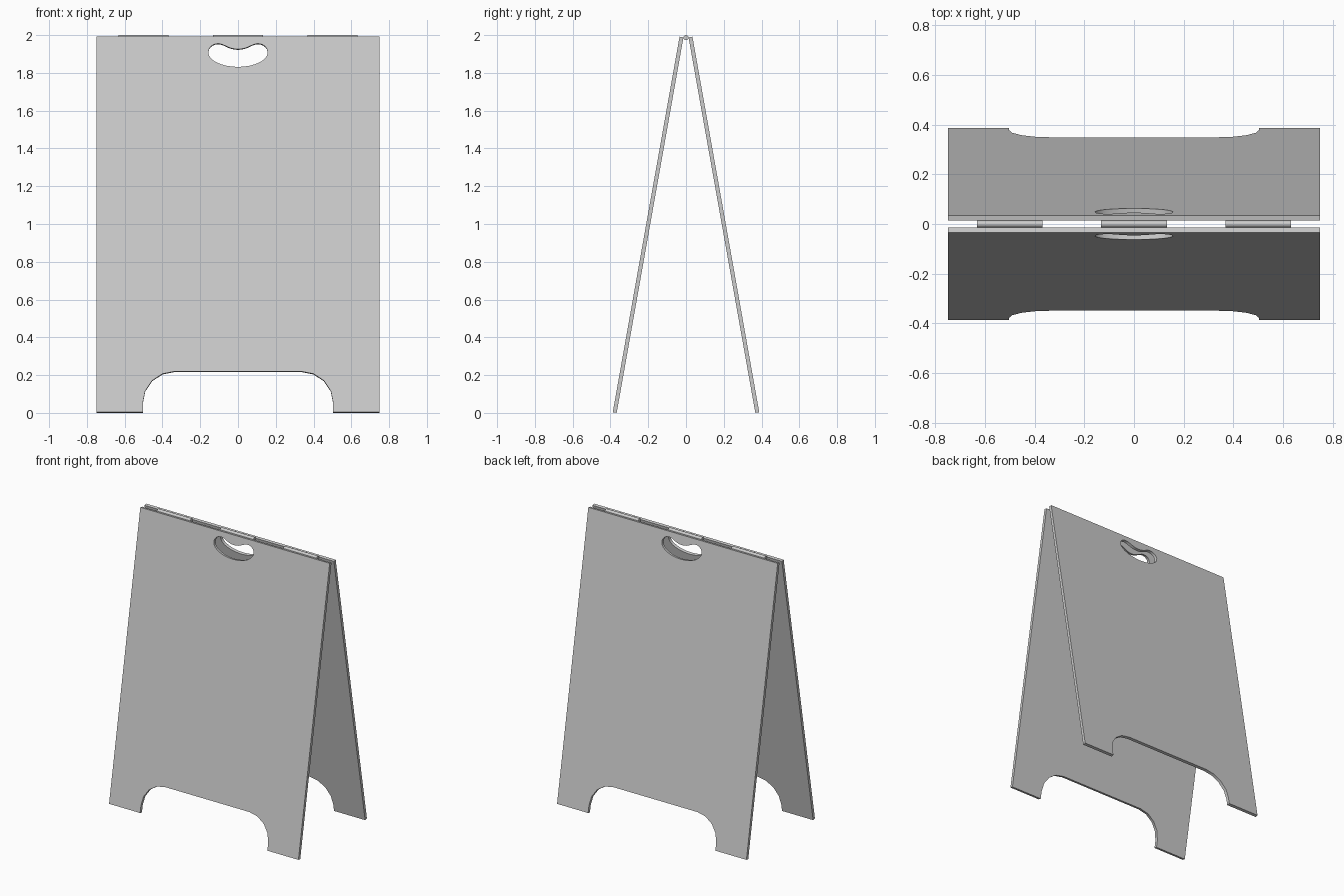
import bpy, bmesh
from math import sin, cos, atan2, pi, hypot
from mathutils import Vector, Matrix
from mathutils.geometry import interpolate_bezier

if "Cube" in bpy.data.objects:
    bpy.data.objects.remove(bpy.data.objects["Cube"])

T = 0.021                      # board thickness
FOOT_Y, TOP_Y, TOP_Z = 0.367, 0.0135, 1.988
LEAN = atan2(FOOT_Y - TOP_Y, TOP_Z)
LENGTH = hypot(FOOT_Y - TOP_Y, TOP_Z)


def mirrored(half):
    """Close a right-hand outline by mirroring it across x = 0."""
    return half + [(-x, y) for x, y in reversed(half) if abs(x) > 1e-5]


def board_outline():
    # rounded cut-out between the feet
    r, cx, cy = 0.17, 0.334, 0.05
    arc = [(cx + r * sin(i * pi / 8), cy + r * cos(i * pi / 8)) for i in range(5)]
    return mirrored(arc + [(0.504, 0), (0.75, 0), (0.75, LENGTH)])


def handle_outline():
    # kidney-shaped grip hole: anchor, handle, handle, anchor
    segs = [((0, 1.828), (0.08, 1.828), (0.157, 1.86), (0.157, 1.905)),
            ((0.157, 1.905), (0.157, 1.935), (0.13, 1.953), (0.10, 1.951)),
            ((0.10, 1.951), (0.07, 1.948), (0.05, 1.922), (0, 1.922))]
    half = []
    for s in segs:
        p = interpolate_bezier(*[Vector((x, z / cos(LEAN), 0)) for x, z in s], 9)
        half += [(v.x, v.y) for v in p[:-1]]
    half.append((0, 1.922 / cos(LEAN)))
    return mirrored(half)


def smooth(obj):
    bpy.ops.object.select_all(action='DESELECT')
    obj.select_set(True)
    bpy.context.view_layer.objects.active = obj
    bpy.ops.object.shade_smooth_by_angle(angle=pi / 6)


def board_mesh():
    cu = bpy.data.curves.new("board_profile", 'CURVE')
    cu.dimensions, cu.fill_mode, cu.extrude = '2D', 'BOTH', T / 2
    for pts in (board_outline(), handle_outline()):
        sp = cu.splines.new('POLY')
        sp.points.add(len(pts) - 1)
        for p, (x, y) in zip(sp.points, pts):
            p.co = (x, y, 0, 1)
        sp.use_cyclic_u = True
    tmp = bpy.data.objects.new("board_profile", cu)
    bpy.context.collection.objects.link(tmp)
    dg = bpy.context.evaluated_depsgraph_get()
    me = bpy.data.meshes.new_from_object(tmp.evaluated_get(dg))
    bpy.data.objects.remove(tmp)
    # weld caps to the rim
    bm = bmesh.new()
    bm.from_mesh(me)
    bmesh.ops.remove_doubles(bm, verts=bm.verts, dist=1e-5)
    bmesh.ops.recalc_face_normals(bm, faces=bm.faces)
    bm.to_mesh(me)
    bm.free()
    return me


# two leaning boards
s, c = sin(LEAN), cos(LEAN)
pose = Matrix(((1, 0, 0, 0),
               (0, s, -c, -FOOT_Y - c * T / 2),
               (0, c, s, s * T / 2),
               (0, 0, 0, 1)))
mesh = board_mesh()
for name, turn in (("front_board", 0), ("back_board", pi)):
    ob = bpy.data.objects.new(name, mesh.copy())
    bpy.context.collection.objects.link(ob)
    ob.matrix_world = Matrix.Rotation(turn, 4, 'Z') @ pose
    smooth(ob)

# three hinge barrels along the top
for name, x in (("hinge_left", -0.5), ("hinge_middle", 0), ("hinge_right", 0.5)):
    bpy.ops.mesh.primitive_cylinder_add(vertices=24, radius=0.0135, depth=0.264,
                                        location=(x, 0, 1.9865), rotation=(0, pi / 2, 0))
    bpy.context.object.name = name
    smooth(bpy.context.object)
